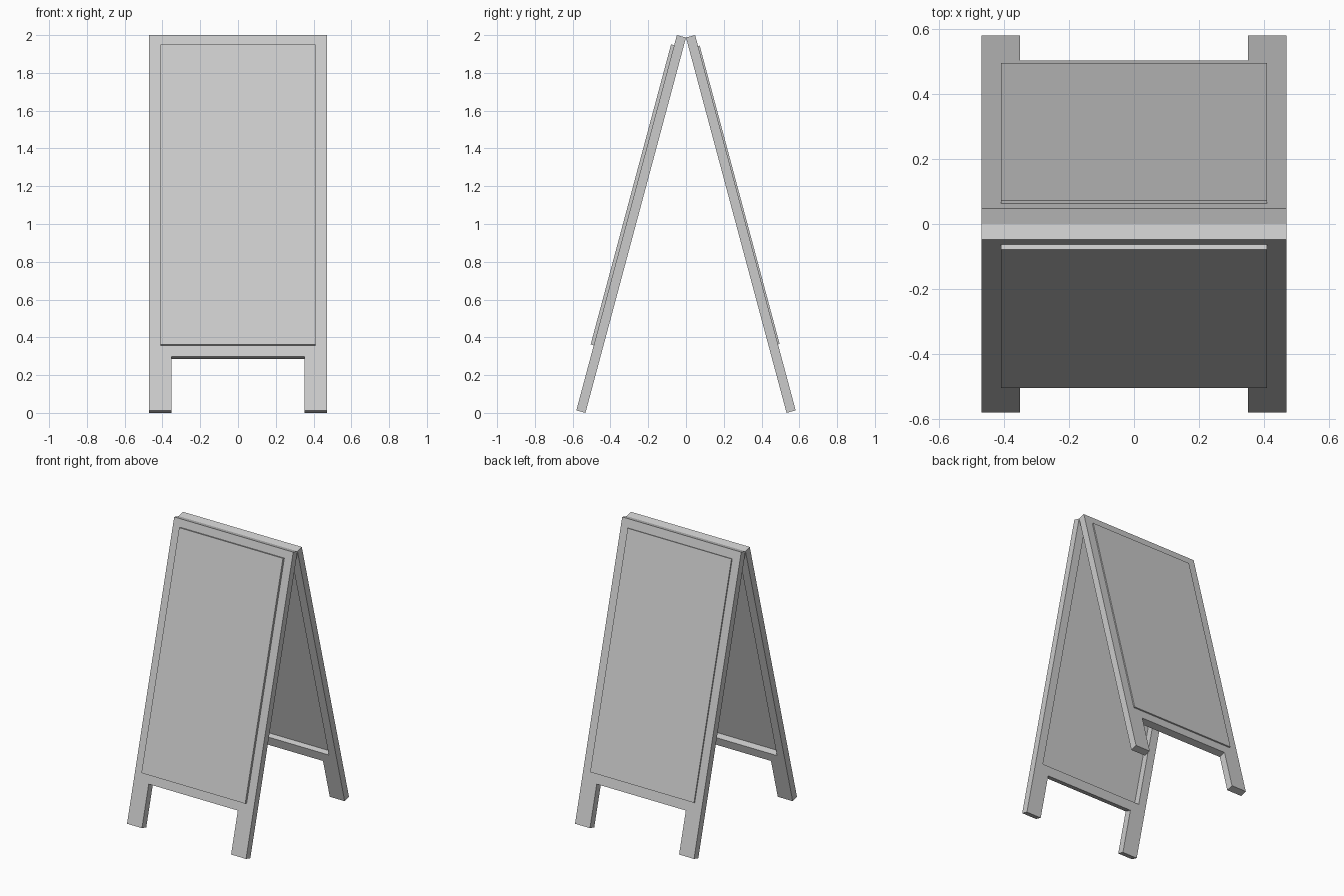
import bpy, bmesh, math
from mathutils import Matrix

if "Cube" in bpy.data.objects:
    bpy.data.objects.remove(bpy.data.objects["Cube"])

TILT = math.radians(15)
DEPTH = 0.05                      # frame thickness
W, OPEN_X, LEG_X = 0.47, 0.41, 0.352
LENGTH, RAIL = 2.057, 1.762       # distances down the slope
PIVOT = (0, -0.0483, 2.0)         # outer top edge of the front leaf

grey = bpy.data.materials.new("plain grey")
grey.diffuse_color = (0.6, 0.6, 0.6, 1)
grey.use_nodes = True
grey.node_tree.nodes["Principled BSDF"].inputs["Base Color"].default_value = grey.diffuse_color


def leaf_matrix(back):
    """Local x = width, y = inward, z = up the slope, origin at outer top edge."""
    m = Matrix.Translation(PIVOT) @ Matrix.Rotation(-TILT, 4, 'X')
    return Matrix.Rotation(math.pi, 4, 'Z') @ m if back else m


def finish(name, bm, back):
    bmesh.ops.transform(bm, matrix=leaf_matrix(back), verts=bm.verts)
    bmesh.ops.recalc_face_normals(bm, faces=bm.faces)
    me = bpy.data.meshes.new(name)
    bm.to_mesh(me)
    bm.free()
    me.materials.append(grey)
    bpy.context.collection.objects.link(bpy.data.objects.new(name, me))


def slab(bm, xs, ss, keep, y0, y1):
    """Fill the kept grid cells, then thicken them from y0 to y1."""
    for x0, x1 in zip(xs, xs[1:]):
        for s0, s1 in zip(ss, ss[1:]):
            if keep((x0 + x1) / 2, (s0 + s1) / 2):
                bm.faces.new([bm.verts.new((x, y0, -s)) for x, s in
                              ((x0, s0), (x1, s0), (x1, s1), (x0, s1))])
    bmesh.ops.remove_doubles(bm, verts=bm.verts, dist=1e-5)
    ext = bmesh.ops.extrude_face_region(bm, geom=bm.faces[:], use_keep_orig=True)
    moved = [g for g in ext["geom"] if isinstance(g, bmesh.types.BMVert)]
    bmesh.ops.translate(bm, vec=(0, y1 - y0, 0), verts=moved)


def build_leaf(side, back, top, bottom, proud):
    # frame with window opening and two legs
    def in_frame(x, s):
        if s > RAIL:
            return abs(x) > LEG_X
        return not (abs(x) < OPEN_X and top < s < bottom)
    bm = bmesh.new()
    slab(bm, [-W, -OPEN_X, -LEG_X, LEG_X, OPEN_X, W],
         [0, top, bottom, RAIL, LENGTH], in_frame, 0, DEPTH)
    finish(side + "_frame", bm, back)
    # writing board, standing slightly proud of the frame
    bm = bmesh.new()
    slab(bm, [-OPEN_X, OPEN_X], [top, bottom], lambda x, s: True,
         -proud, 0.02 - proud)
    finish(side + "_board", bm, back)


build_leaf("front", False, 0.055, 1.70, 0.017)
build_leaf("back", True, 0.06, 1.695, 0.009)
